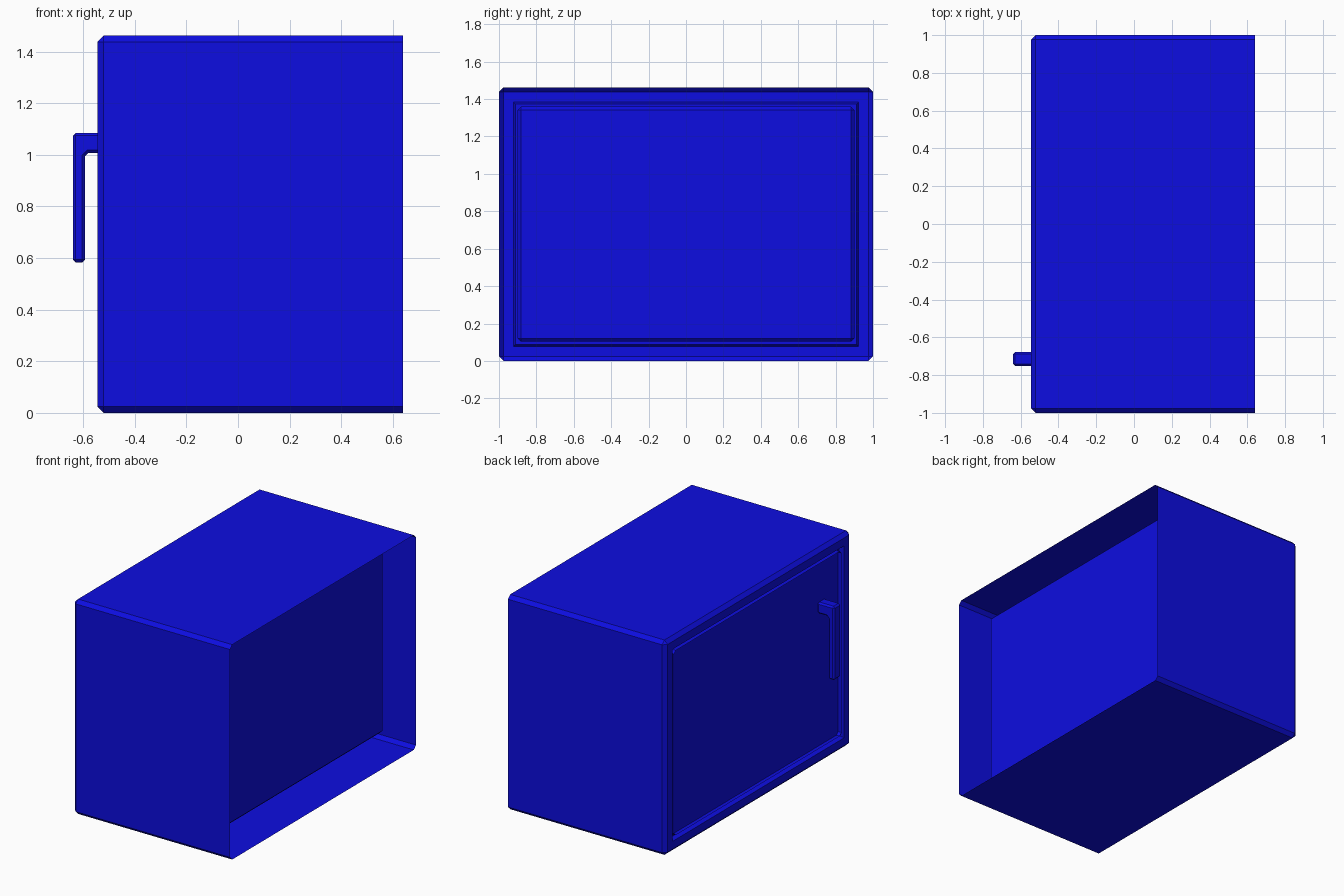
import bpy
import bmesh
from mathutils import Vector

cube = bpy.data.objects.get("Cube")
if cube:
    bpy.data.objects.remove(cube, do_unlink=True)

# Single enamel colour
COLOR = (0.004, 0.004, 0.75, 1.0)
blue = bpy.data.materials.new("deep_blue")
blue.use_nodes = True
blue.diffuse_color = COLOR
blue.node_tree.nodes["Principled BSDF"].inputs["Base Color"].default_value = COLOR


def finish(name, bm):
    mesh = bpy.data.meshes.new(name)
    bm.to_mesh(mesh)
    bm.free()
    mesh.materials.append(blue)
    obj = bpy.data.objects.new(name, mesh)
    bpy.context.collection.objects.link(obj)
    return obj


def open_box(lo, hi, side, chamfer):
    """Chamfered box with the face towards x * side left open."""
    lo, hi = Vector(lo), Vector(hi)
    bm = bmesh.new()
    bmesh.ops.create_cube(bm, size=1)
    for v in bm.verts:
        v.co = (lo + hi) / 2 + v.co * (hi - lo)
    open_x = hi.x if side > 0 else lo.x
    edges = [e for e in bm.edges
             if any(abs(v.co.x - open_x) > 0.001 for v in e.verts)]
    bmesh.ops.bevel(bm, geom=edges, offset=chamfer, segments=1,
                    profile=0.5, affect='EDGES')
    bm.normal_update()
    opening = [f for f in bm.faces if f.normal.x * side > 0.99]
    bmesh.ops.delete(bm, geom=opening, context='FACES')
    return bm


# Outer housing: open at +x, with a recessed door panel on the -x face
CHAMFER = 0.024
bm = open_box((-0.545, -1, 0), (0.64, 1, 1.462), 1, CHAMFER)
bm.normal_update()
door = [f for f in bm.faces if f.normal.x < -0.99]
bmesh.ops.inset_region(bm, faces=door, thickness=0.1 - CHAMFER)
bmesh.ops.inset_region(bm, faces=door, thickness=0.015, depth=-0.03)
finish("housing_with_door", bm)

# Inner chamber behind the door
finish("inner_chamber",
       open_box((-0.54, -0.9, 0.103), (0.47, 0.9, 1.36), -1, 0.018))

# L-shaped door handle
profile = [(-0.64, 0.583), (-0.593, 0.583), (-0.593, 0.995), (-0.58, 1.008),
           (-0.51, 1.008), (-0.51, 1.085), (-0.64, 1.085)]
bm = bmesh.new()
face = bm.faces.new([bm.verts.new((x, -0.752, z)) for x, z in profile])
grown = bmesh.ops.extrude_face_region(bm, geom=[face])["geom"]
moved = [g for g in grown if isinstance(g, bmesh.types.BMVert)]
bmesh.ops.translate(bm, verts=moved, vec=(0, 0.074, 0))
bmesh.ops.recalc_face_normals(bm, faces=bm.faces)
handle = finish("door_handle", bm)
bevel = handle.modifiers.new("edge_chamfer", 'BEVEL')
bevel.width = 0.011
bevel.segments = 1
bevel.limit_method = 'ANGLE'
bevel.angle_limit = 1.0
